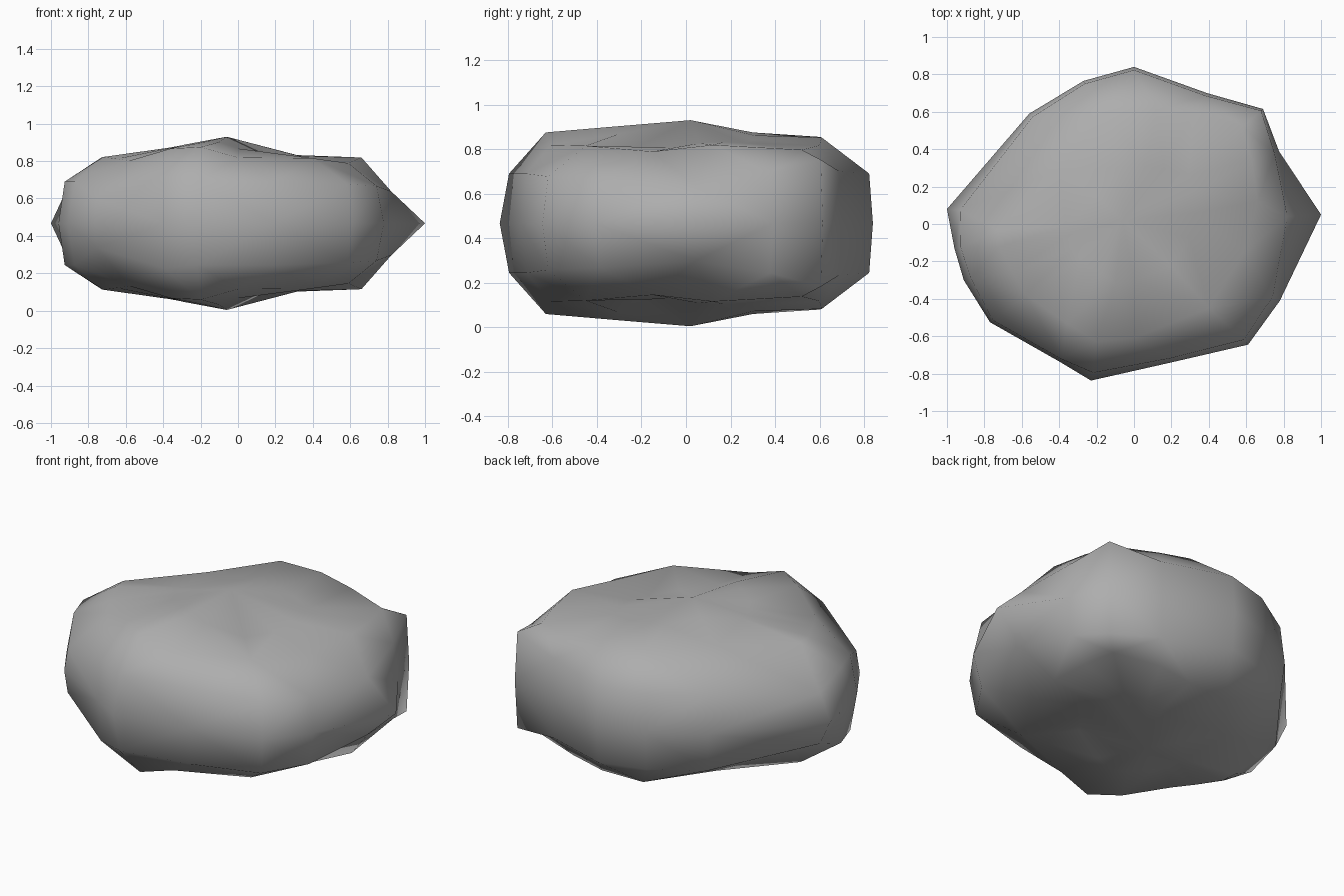
import bpy, bmesh

MID = 0.467    # height of the mirror plane
CROWN = 0.5    # crown ring: rim plan scaled by this

# Per column: equator x, y | shoulder scale, height | rim x, y, height | crown height
# (heights measured from the mirror plane)
columns = [
    (1.00, 0.05, 0.82, 0.17, 0.66, 0.12, 0.352, 0.36),
    (0.775, 0.39, 0.97, 0.223, 0.63, 0.34, 0.34, 0.365),
    (0.69, 0.615, 0.985, 0.285, 0.58, 0.52, 0.33, 0.36),
    (0.39, 0.70, 0.98, 0.235, 0.32, 0.60, 0.35, 0.375),
    (0.00, 0.84, 0.98, 0.223, 0.12, 0.61, 0.385, 0.395),
    (-0.27, 0.765, 0.98, 0.223, -0.14, 0.60, 0.388, 0.408),
    (-0.56, 0.59, 0.97, 0.223, -0.40, 0.29, 0.37, 0.43),
    (-1.00, 0.08, 0.93, 0.15, -0.73, -0.03, 0.352, 0.405),
    (-0.96, -0.13, 0.965, 0.223, -0.72, -0.12, 0.355, 0.405),
    (-0.91, -0.30, 0.96, 0.223, -0.65, -0.26, 0.345, 0.41),
    (-0.77, -0.525, 0.98, 0.13, -0.58, -0.38, 0.335, 0.42),
    (-0.40, -0.735, 0.98, 0.24, -0.36, -0.53, 0.40, 0.435),
    (-0.23, -0.837, 0.95, 0.223, -0.20, -0.63, 0.408, 0.435),
    (0.20, -0.74, 0.97, 0.223, 0.00, -0.61, 0.352, 0.40),
    (0.61, -0.645, 0.96, 0.21, 0.40, -0.45, 0.348, 0.34),
    (0.78, -0.41, 0.95, 0.20, 0.59, -0.15, 0.322, 0.34),
]

# Upper half of the boulder: four rings closed by a peak
bm = bmesh.new()
rings = [[], [], [], []]
for x, y, s, sh, rx, ry, rh, ch in columns:
    points = ((x, y, 0), (x * s, y * s, sh), (rx, ry, rh),
              (rx * CROWN, ry * CROWN, ch))
    for ring, p in zip(rings, points):
        ring.append(bm.verts.new(p))
peak = bm.verts.new((-0.06, 0.02, 0.463))
n = len(columns)
for i in range(n):
    j = (i + 1) % n
    for low, high in zip(rings, rings[1:]):
        bm.faces.new((low[i], low[j], high[j], high[i]))
    bm.faces.new((rings[-1][i], rings[-1][j], peak))
bmesh.ops.triangulate(bm, faces=bm.faces[:])
for f in bm.faces:
    f.smooth = True

mesh = bpy.data.meshes.new("boulder")
bm.to_mesh(mesh)
bm.free()
boulder = bpy.data.objects.new("boulder", mesh)
bpy.context.collection.objects.link(boulder)
boulder.location.z = MID

# Lower half is the mirror image
mirror = boulder.modifiers.new("mirror", 'MIRROR')
mirror.use_axis = (False, False, True)

# Darker stone grey
stone = bpy.data.materials.new("stone")
stone.diffuse_color = (0.42, 0.42, 0.42, 1)
mesh.materials.append(stone)
